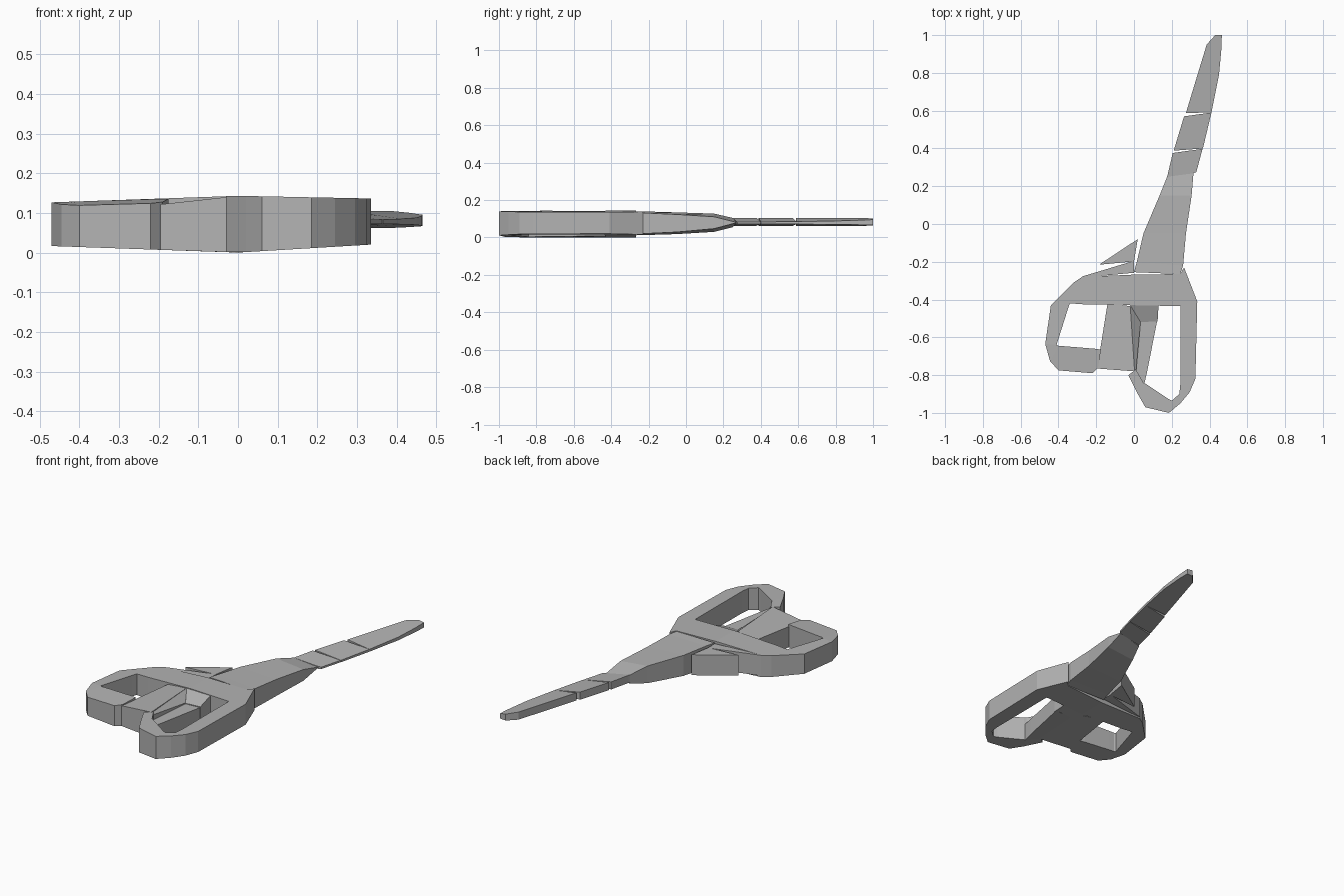
import bpy
import bmesh

default_cube = bpy.data.objects.get("Cube")
if default_cube:
    bpy.data.objects.remove(default_cube, do_unlink=True)

# One plain grey for the whole model
grey = bpy.data.materials.new("plain grey")
grey.use_nodes = True
grey.diffuse_color = (.45, .45, .45, 1)
grey.node_tree.nodes["Principled BSDF"].inputs["Base Color"].default_value = grey.diffuse_color


def ribbon(name, stations, bottom, top):
    """Solid strip through stations (left x, left y, right x, right y).
    The bottom and top heights are functions of x and y."""
    bm = bmesh.new()
    rings = []
    for left_x, left_y, right_x, right_y in stations:
        corners = [
            (left_x, left_y, bottom(left_x, left_y)),
            (right_x, right_y, bottom(right_x, right_y)),
            (right_x, right_y, top(right_x, right_y)),
            (left_x, left_y, top(left_x, left_y)),
        ]
        rings.append([bm.verts.new(corner) for corner in corners])
    for ring, following in zip(rings, rings[1:]):
        for i in range(len(ring)):
            j = (i + 1) % len(ring)
            bm.faces.new((ring[i], ring[j], following[j], following[i]))
    bm.faces.new(rings[0])
    bm.faces.new(rings[-1])
    bmesh.ops.remove_doubles(bm, verts=bm.verts, dist=.0005)
    bmesh.ops.recalc_face_normals(bm, faces=bm.faces)
    mesh = bpy.data.meshes.new(name)
    bm.to_mesh(mesh)
    bm.free()
    mesh.materials.append(grey)
    part = bpy.data.objects.new(name, mesh)
    bpy.context.collection.objects.link(part)
    return part


# Height rules shared by the parts
def frame_bottom(x, y):
    return .06 * max(x, 0) + .035 * max(-x, 0)


def frame_top(x, y):
    return .143 - .02 * max(x, 0) - .035 * max(-x, 0)


def loop_top(x, y):
    # the front of the left loop dips a little
    return frame_top(x, y) - .08 * max(-.65 - y, 0)


def body_bottom(x, y):
    rise = max(.012 + .03 * (y + .25), .06 - .25 * (.27 - y))
    return rise + .2 * max(x - .22, 0)


def body_top(x, y):
    fall = min(.14 - .03 * (y + .25), .1 + .23 * (.27 - y))
    return fall - .2 * max(x - .22, 0)


def from_spine(x, y):
    return max(x - .1 - .3 * y, 0)


def blade_bottom(x, y):
    return .062 + .07 * from_spine(x, y)


def blade_top(x, y):
    return .105 - .15 * from_spine(x, y)


def fin_bottom(x, y):
    return .018


def fin_top(x, y):
    return .134


def stock_top(x, y):
    return .143 + .11 * x


def trigger_top(x, y):
    return .1


def slope_top(x, y):
    return .14 - max(x, 0)


def guard_slope_top(x, y):
    return .135 + .4 * (y + .44)


# Blade in stepped sections
ribbon("blade_tip", [
    (.275, .588, .41, .59),
    (.33, .77, .45, .79),
    (.385, .95, .463, .93),
    (.43, 1, .465, 1),
], blade_bottom, blade_top)
ribbon("blade_middle", [
    (.21, .388, .365, .4),
    (.265, .57, .41, .59),
], blade_bottom, blade_top)
ribbon("blade_neck", [
    (.175, .25, .31, .268),
    (.178, .26, .33, .275),
    (.205, .376, .363, .398),
], blade_bottom, blade_top)

# Tapering body between blade and crossbar
ribbon("body", [
    (0, -.255, .245, -.265),
    (.015, -.2, .26, -.22),
    (.05, -.05, .275, -.05),
    (.135, .15, .305, .15),
    (.175, .25, .315, .27),
], body_bottom, body_top)

# Crossbar with a loop at either end
ribbon("crossbar", [
    (-.275, -.28, -.27, -.425),
    (0, -.268, 0, -.43),
    (.245, -.265, .245, -.435),
], frame_bottom, frame_top)
ribbon("left_side_loop", [
    (-.275, -.28, -.27, -.425),
    (-.32, -.31, -.34, -.42),
    (-.44, -.43, -.35, -.45),
    (-.47, -.635, -.41, -.64),
    (-.445, -.725, -.4, -.645),
    (-.4, -.775, -.37, -.647),
    (-.22, -.79, -.21, -.66),
    (-.19, -.76, -.175, -.665),
], frame_bottom, loop_top)
ribbon("right_side_loop", [
    (.245, -.265, .245, -.435),
    (.265, -.23, .246, -.436),
    (.335, -.41, .247, -.44),
    (.325, -.82, .245, -.85),
    (.295, -.89, .24, -.9),
    (.245, -.95, .2, -.935),
    (.185, -1, .18, -.925),
    (.06, -.97, .06, -.845),
    (.02, -.9, .05, -.84),
    (-.03, -.8, .01, -.77),
], frame_bottom, frame_top)

# Centre stock, its sloping flank and the low trigger beside it
ribbon("centre_stock", [
    (-.14, -.42, -.02, -.435),
    (-.195, -.765, .003, -.78),
], frame_bottom, stock_top)
ribbon("stock_flank", [
    (-.02, -.43, .035, -.52),
    (0, -.78, .01, -.79),
], frame_bottom, slope_top)
ribbon("trigger", [
    (.025, -.5, .125, -.5),
    (.01, -.78, .07, -.78),
    (.01, -.8, .055, -.845),
], frame_bottom, trigger_top)
ribbon("trigger_mount", [
    (-.02, -.43, .13, -.43),
    (.03, -.52, .125, -.515),
], frame_bottom, guard_slope_top)

# Thin fins behind the crossbar
ribbon("large_fin", [
    (-.275, -.278, -.275, -.284),
    (0, -.195, 0, -.258),
], fin_bottom, fin_top)
ribbon("small_fin", [
    (-.18, -.212, -.178, -.215),
    (.02, -.08, 0, -.198),
], fin_bottom, fin_top)
